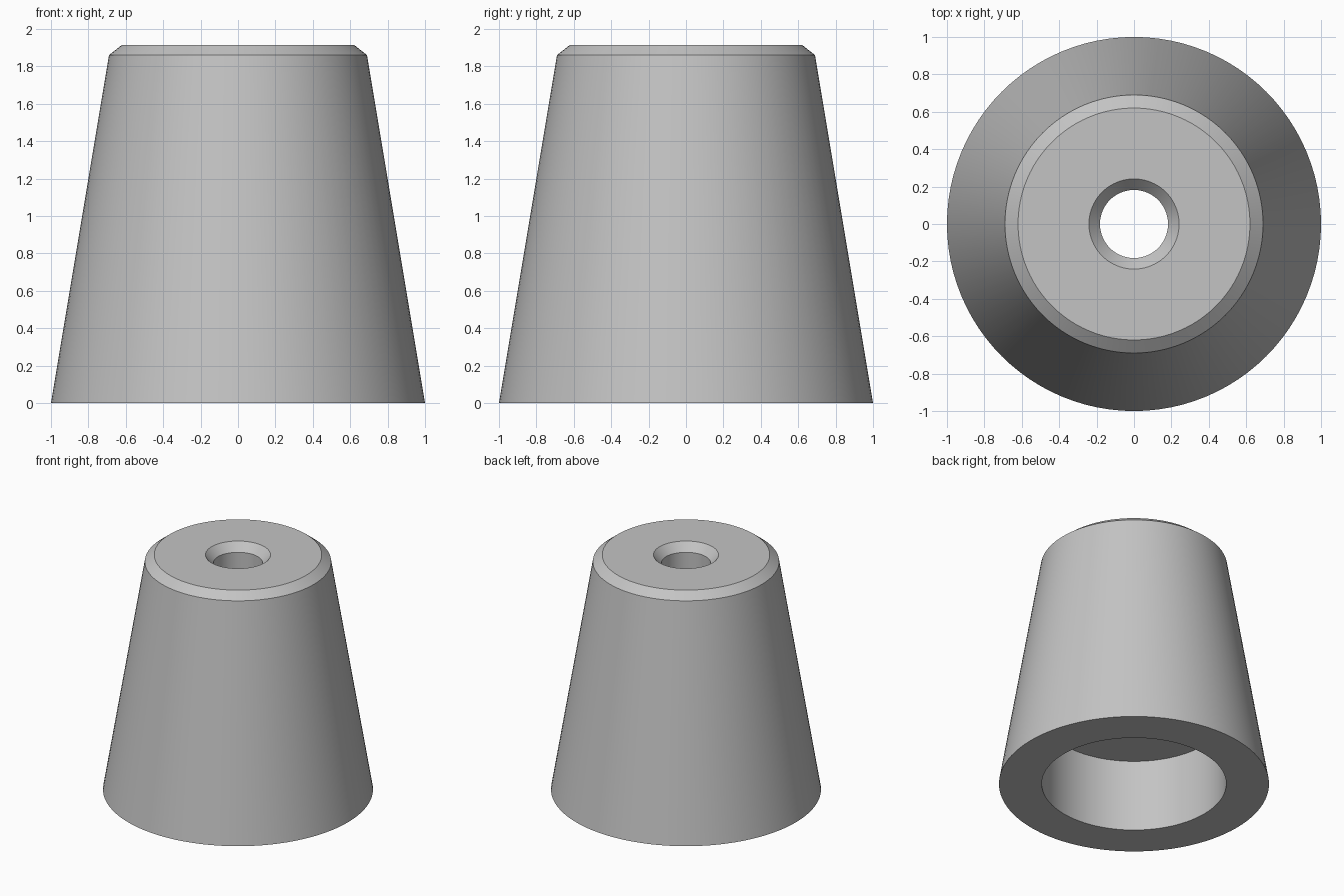
import bpy
import bmesh
from math import radians, tau

cube = bpy.data.objects.get("Cube")
if cube:
    bpy.data.objects.remove(cube, do_unlink=True)

# Plain grey material
grey = bpy.data.materials.new("plain_grey")
grey.use_nodes = True
colour = (0.55, 0.55, 0.55, 1)
grey.diffuse_color = colour
grey.node_tree.nodes["Principled BSDF"].inputs["Base Color"].default_value = colour

# Closed wall section (radius, height): outer cone, top chamfer, bore, lower recess
height = 1.915
section = [
    (1.0, 0), (0.69, 1.86), (0.62, height),
    (0.241, height), (0.182, height - 0.065),
    (0.182, 0.587), (0.683, 0.587), (0.683, 0),
]

# Revolve the section about the vertical axis
bm = bmesh.new()
verts = [bm.verts.new((r, 0, z)) for r, z in section]
edges = [bm.edges.new((a, b)) for a, b in zip(verts, verts[1:] + verts[:1])]
bmesh.ops.spin(bm, geom=verts + edges, cent=(0, 0, 0), axis=(0, 0, 1),
               angle=tau, steps=96, use_merge=True)
bmesh.ops.remove_doubles(bm, verts=bm.verts[:], dist=0.0001)
bmesh.ops.recalc_face_normals(bm, faces=bm.faces[:])

mesh = bpy.data.meshes.new("tapered_foot")
bm.to_mesh(mesh)
bm.free()
mesh.materials.append(grey)
foot = bpy.data.objects.new("tapered_foot", mesh)
bpy.context.collection.objects.link(foot)

# Smooth round walls, crisp rims
bpy.ops.object.select_all(action="DESELECT")
foot.select_set(True)
bpy.context.view_layer.objects.active = foot
bpy.ops.object.shade_smooth_by_angle(angle=radians(25))
